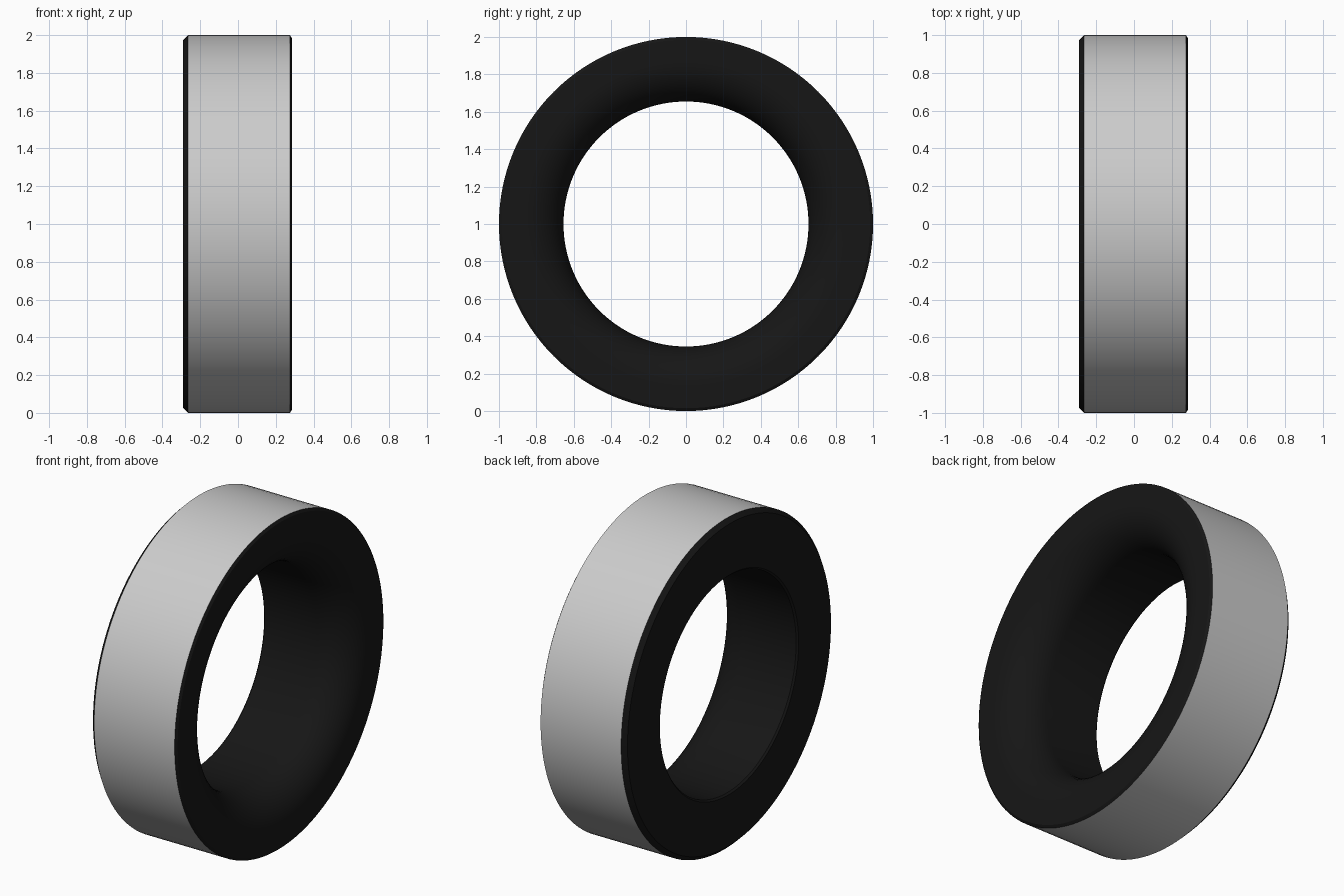
import bpy, bmesh, math

if "Cube" in bpy.data.objects:
    bpy.data.objects.remove(bpy.data.objects["Cube"])

SEGMENTS = 128
R_OUT, R_IN = 1.0, 0.655
X_LEFT, X_RIGHT = -0.29, 0.285


def lathe(name, profile, colour=None):
    """Spin an (x, radius) profile about the x axis, centred at z = 1."""
    bm = bmesh.new()
    rings = []
    for x, r in profile:
        ring = []
        for i in range(SEGMENTS):
            a = 2 * math.pi * i / SEGMENTS
            ring.append(bm.verts.new((x, r * math.cos(a), r * math.sin(a))))
        rings.append(ring)
    for a, b in zip(rings, rings[1:]):
        for i in range(SEGMENTS):
            j = (i + 1) % SEGMENTS
            bm.faces.new((a[i], a[j], b[j], b[i]))
    mesh = bpy.data.meshes.new(name)
    bm.to_mesh(mesh)
    bm.free()
    obj = bpy.data.objects.new(name, mesh)
    bpy.context.collection.objects.link(obj)
    obj.location.z = R_OUT
    if colour:
        mat = bpy.data.materials.new(name + "_colour")
        mat.diffuse_color = colour
        mat.use_nodes = True
        mat.node_tree.nodes["Principled BSDF"].inputs["Base Color"].default_value = mat.diffuse_color
        mesh.materials.append(mat)
    bpy.ops.object.select_all(action='DESELECT')
    obj.select_set(True)
    bpy.context.view_layer.objects.active = obj
    bpy.ops.object.shade_smooth_by_angle(angle=math.radians(30))
    return obj


# Grey outer band (profile runs right to left so normals face out)
band_left, band_right = -0.265, 0.275
lathe("outer_band", [(band_right, R_OUT), (band_left, R_OUT)])

# Black body: left bevel, flat left face, bore, rounded mouth, right face
MOUTH = 0.21
body = [(band_left, R_OUT), (X_LEFT, 0.975), (X_LEFT, R_IN + 0.01), (X_LEFT + 0.01, R_IN)]
for k in range(13):
    t = math.pi / 2 * k / 12
    body.append((X_RIGHT - MOUTH + MOUTH * math.sin(t),
                 R_IN + MOUTH - MOUTH * math.cos(t)))
body += [(X_RIGHT, 0.985), (band_right, R_OUT)]
lathe("ring_body", body, (0.008, 0.008, 0.008, 1))
